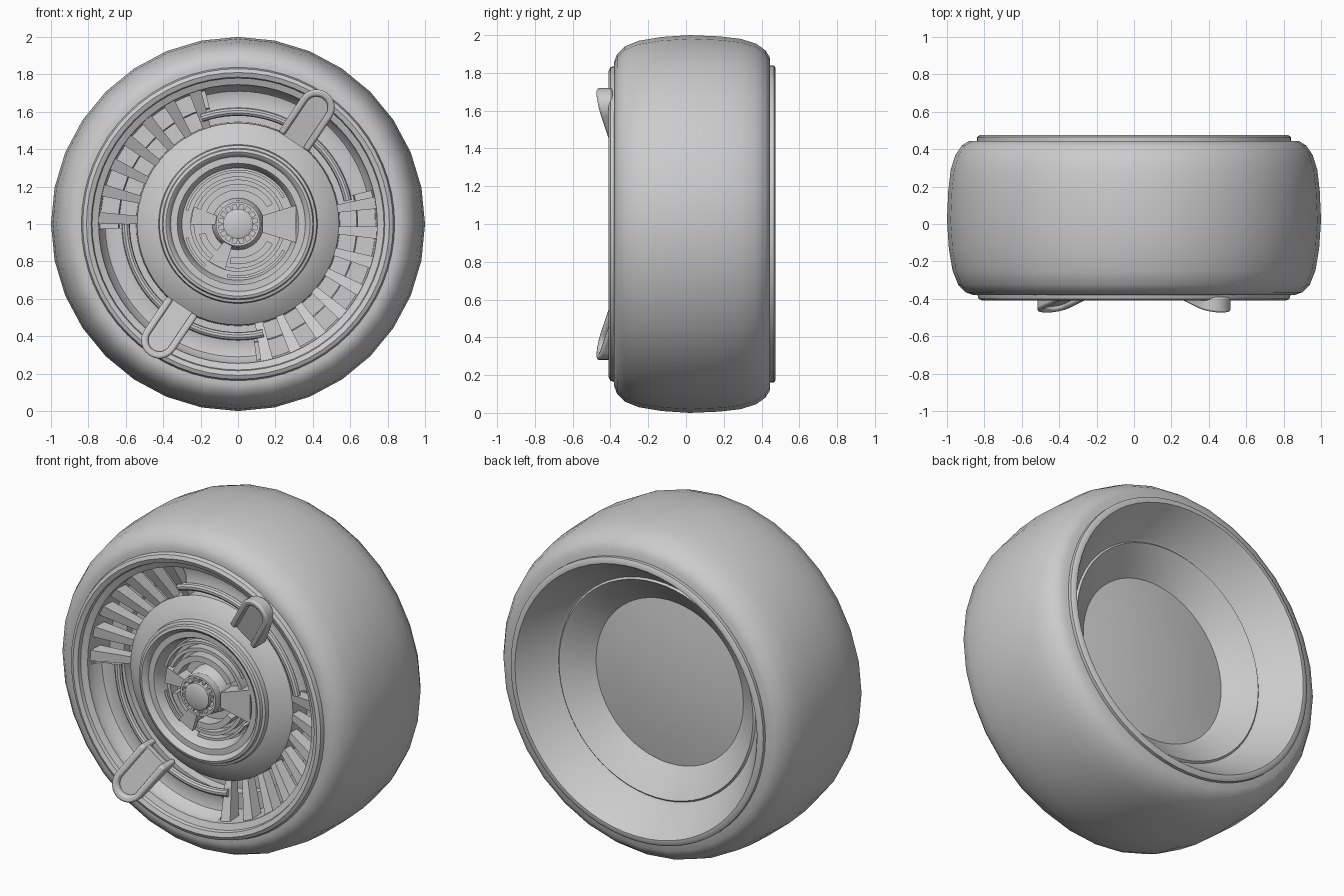
import bpy, bmesh
from math import sin, cos, pi, radians

cube = bpy.data.objects.get("Cube")
if cube:
    bpy.data.objects.remove(cube, do_unlink=True)

grey = bpy.data.materials.new("wheel_grey")
grey.use_nodes = True
grey.diffuse_color = (0.6, 0.6, 0.6, 1)
grey.node_tree.nodes["Principled BSDF"].inputs["Base Color"].default_value = (0.6, 0.6, 0.6, 1)


def place(r, t, y, angle):
    """Point at radius r, sideways offset t and depth y, turned about the axle."""
    return (r * cos(angle) - t * sin(angle), y, 1 + r * sin(angle) + t * cos(angle))


def loft(name, rings, wrap=False, closed=True, smooth=35, bevel=0):
    """Skin a row of equal sections; caps the ends unless it wraps round."""
    bm = bmesh.new()
    rows = [[bm.verts.new(p) for p in ring] for ring in rings]
    n, m = len(rows), len(rows[0])
    for i in range(n if wrap else n - 1):
        a, b = rows[i], rows[(i + 1) % n]
        for j in range(m if closed else m - 1):
            k = (j + 1) % m
            bm.faces.new((a[j], a[k], b[k], b[j]))
    if not wrap and closed:
        bm.faces.new(rows[0])
        bm.faces.new(rows[-1])
    bmesh.ops.remove_doubles(bm, verts=bm.verts, dist=0.0001)
    bmesh.ops.recalc_face_normals(bm, faces=bm.faces)
    mesh = bpy.data.meshes.new(name)
    bm.to_mesh(mesh)
    bm.free()
    mesh.materials.append(grey)
    obj = bpy.data.objects.new(name, mesh)
    bpy.context.collection.objects.link(obj)
    if bevel:
        mod = obj.modifiers.new("soft_edges", 'BEVEL')
        mod.width, mod.segments = bevel, 2
    bpy.ops.object.select_all(action='DESELECT')
    obj.select_set(True)
    bpy.context.view_layer.objects.active = obj
    bpy.ops.object.shade_smooth_by_angle(angle=radians(smooth))
    return obj


def lathe(name, profile, steps, closed=True, smooth=35):
    return loft(name, [[place(r, 0, y, 2 * pi * i / steps) for r, y in profile]
                       for i in range(steps)], True, closed, smooth)


def arc(name, profile, start, end, steps=24):
    return loft(name, [[place(r, 0, y, radians(start + (end - start) * i / steps))
                        for r, y in profile] for i in range(steps + 1)])


def block(name, section, angle, inner_half, outer_half):
    """Radial block whose side view is the section, tapering in width."""
    r0, r1 = min(r for r, y in section), max(r for r, y in section)

    def half(r):
        return inner_half + (outer_half - inner_half) * (r - r0) / (r1 - r0)
    return loft(name, [[place(r, s * half(r), y, radians(angle)) for r, y in section]
                       for s in (-1, 1)])


def circle(r, y, radius, sides=10):
    return [(r + radius * cos(2 * pi * i / sides), y + radius * sin(2 * pi * i / sides))
            for i in range(sides)]


def box(r0, r1, front, back):
    return [(r0, front), (r1, front), (r1, back), (r0, back)]


# Tyre
lathe("tyre", [(0.79, -0.37), (0.86, -0.38), (0.9, -0.365), (0.94, -0.325), (0.97, -0.25),
               (0.99, -0.13), (1, 0.02), (0.993, 0.18), (0.98, 0.29), (0.955, 0.37),
               (0.92, 0.42), (0.88, 0.445), (0.79, 0.445)], 32, smooth=60)

# Rim: hub bowl, sloping hub shoulder, sunken channel, front lip, back lip and dished back
lathe("rim", [(0, -0.25), (0.3, -0.25), (0.315, -0.32), (0.325, -0.335), (0.36, -0.335),
              (0.37, -0.355), (0.385, -0.365), (0.4, -0.36), (0.405, -0.345), (0.42, -0.34),
              (0.425, -0.315), (0.48, -0.295), (0.54, -0.25), (0.545, -0.12), (0.635, -0.12),
              (0.64, -0.17), (0.735, -0.17), (0.745, -0.365), (0.78, -0.38), (0.785, -0.4),
              (0.81, -0.41), (0.83, -0.4), (0.84, -0.37), (0.84, 0.44), (0.84, 0.465),
              (0.825, 0.475), (0.805, 0.475), (0.79, 0.455), (0.67, 0.285), (0.655, 0.275),
              (0.645, 0.285), (0.63, 0.275), (0.49, 0.155), (0.35, 0.175), (0.18, 0.19),
              (0, 0.195)], 64, closed=False)

# Two curved panels in the channel, each with a rolled inner bead
panel = [(0.745, -0.36), (0.74, -0.32), (0.71, -0.28), (0.66, -0.265), (0.61, -0.28),
         (0.61, -0.25), (0.66, -0.235), (0.73, -0.25), (0.75, -0.3)]
for side, start, end in (("upper", 14, 104), ("lower", 182, 278)):
    arc(side + "_channel_panel", panel, start, end)
    arc(side + "_panel_bead", circle(0.6, -0.28, 0.022), start - 2, end + 5)

# Louvre fins bridging the open parts of the channel
fin = [(0.535, -0.25), (0.75, -0.345), (0.75, -0.26), (0.535, -0.19)]
for side, start, step, count in (("upper", 108, 11.6, 7), ("lower", 282, 12.4, 8)):
    for i in range(count):
        block(f"{side}_fin_{i + 1}", fin, start + step * i, 0.021, 0.033)


# Clip loops: a raised U shaped wall around a sloping tongue
def u_outline(width, base, tip_centre):
    turn = [(tip_centre + width * cos(a), width * sin(a))
            for a in [pi / 2 - pi * i / 12 for i in range(13)]]
    return [(base, width)] + turn + [(base, -width)]


def front_y(r):
    return -0.39 - 0.085 * (r - 0.53) / 0.31


for side, turn in (("upper", 56), ("lower", 236)):
    a = radians(turn)
    outer, inner = u_outline(0.098, 0.53, 0.75), u_outline(0.06, 0.53, 0.75)
    rings = []
    for (ro, to), (ri, ti) in zip(outer, inner):
        back = -0.27 - 0.12 * min(1, (ro - 0.53) / 0.22)
        rings.append([place(ro, to, back, a), place(ro, to, front_y(ro), a),
                      place(ri, ti, front_y(ri), a), place(ri, ti, back, a)])
    loft(side + "_clip_wall", rings, bevel=0.012)
    tongue = u_outline(0.065, 0.53, 0.75)
    loft(side + "_clip_tongue",
         [[place(r, t, front_y(r) + 0.025 + d, a) for r, t in tongue] for d in (0, 0.03)])

# Hub rings and broken arcs inside the bowl
lathe("hub_inner_ring", box(0.235, 0.255, -0.31, -0.24), 48)
lathe("hub_core", [(0, -0.34), (0.11, -0.34), (0.125, -0.325), (0.14, -0.24), (0, -0.24)], 48)
for i, (start, end) in enumerate(((30, 165), (195, 232), (258, 330))):
    arc(f"hub_outer_arc_{i + 1}", box(0.275, 0.29, -0.3, -0.24), start, end)
    arc(f"hub_middle_arc_{i + 1}", box(0.18, 0.215, -0.33, -0.24), start, end)

# Hub spokes
block("hub_wide_spoke", [(0.13, -0.35), (0.31, -0.33), (0.31, -0.24), (0.13, -0.24)], 0, 0.045, 0.1)
for name, angle in (("left", 170), ("lower", 243)):
    block(f"hub_{name}_spoke", box(0.12, 0.25, -0.335, -0.24), angle, 0.025, 0.05)

# Toothed collar and centre cap
lathe("cap_collar", box(0.105, 0.118, -0.38, -0.32), 48)
for i in range(16):
    block(f"collar_tooth_{i + 1}", box(0.082, 0.11, -0.38, -0.32), 22.5 * i, 0.006, 0.008)
lathe("centre_cap", [(0, -0.4), (0.065, -0.4), (0.08, -0.392), (0.08, -0.32), (0, -0.32)], 32)
